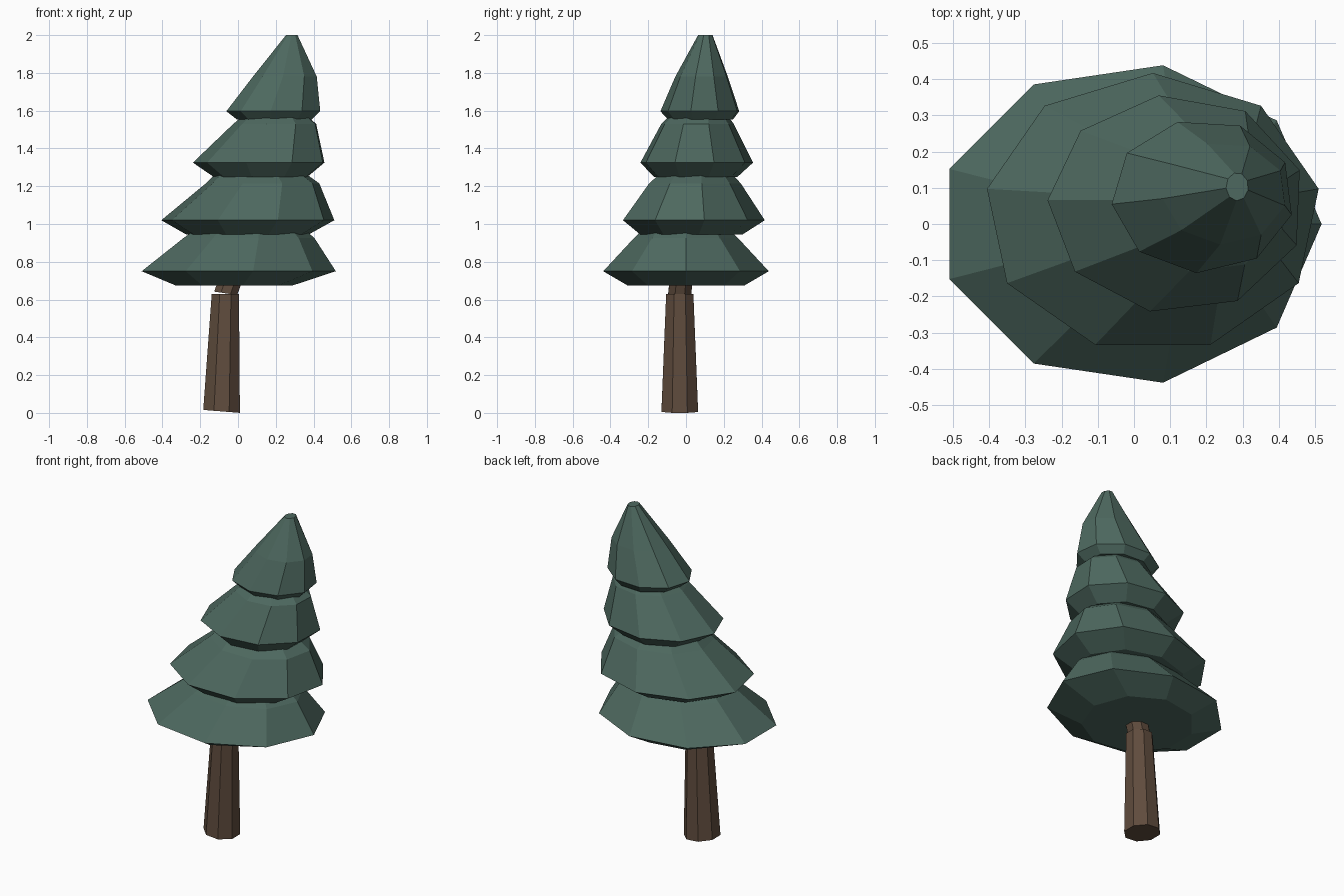
import bpy, bmesh
from math import cos, sin, radians, tau

if "Cube" in bpy.data.objects:
    bpy.data.objects.remove(bpy.data.objects["Cube"], do_unlink=True)


def material(name, rgb):
    mat = bpy.data.materials.new(name)
    mat.use_nodes = True
    mat.diffuse_color = (*rgb, 1)
    mat.node_tree.nodes["Principled BSDF"].inputs["Base Color"].default_value = (*rgb, 1)
    return mat


def loft(name, mat, sides, turn, rings):
    """Stack elliptical rings (x, y, z, radius_x, radius_y, tilt) into a closed solid."""
    bm = bmesh.new()
    loops = []
    for x, y, z, rx, ry, tilt in rings:
        angles = [radians(turn) + tau * i / sides for i in range(sides)]
        loops.append([bm.verts.new((x + rx * cos(a), y + ry * sin(a), z - tilt * rx * cos(a)))
                      for a in angles])
    for low, high in zip(loops, loops[1:]):
        for i in range(sides):
            j = (i + 1) % sides
            bm.faces.new((low[i], low[j], high[j], high[i]))
    bm.faces.new(loops[0][::-1])
    bm.faces.new(loops[-1])
    mesh = bpy.data.meshes.new(name)
    bm.to_mesh(mesh)
    bm.free()
    mesh.materials.append(mat)
    obj = bpy.data.objects.new(name, mesh)
    bpy.context.collection.objects.link(obj)
    return obj


green = material("pine green", (0.075, 0.14, 0.115))
brown = material("bark brown", (0.115, 0.072, 0.047))

# Trunk and the narrower leaning stem that enters the foliage
loft("trunk", brown, 8, 22.5, [
    (-0.087, -0.033, 0.008, 0.105, 0.105, 0.08),
    (-0.067, -0.033, 0.63, 0.078, 0.078, 0)])
loft("upper_stem", brown, 8, 22.5, [
    (-0.065, -0.033, 0.633, 0.066, 0.066, 0.15),
    (-0.02, -0.02, 0.76, 0.066, 0.066, 0.15)])

# Foliage tiers: underside, wide rim, shoulder, top
loft("foliage_bottom", green, 9, 0, [
    (-0.03, 0, 0.675, 0.32, 0.315, 0),
    (-0.012, 0, 0.75, 0.53, 0.445, 0),
    (0.047, 0, 0.925, 0.358, 0.28, 0),
    (0.06, 0, 1.0, 0.26, 0.2, 0)])
loft("foliage_lower_middle", green, 9, 10, [
    (0.05, 0.02, 0.945, 0.33, 0.28, 0),
    (0.052, 0.03, 1.02, 0.465, 0.387, 0),
    (0.13, 0.04, 1.215, 0.305, 0.25, 0),
    (0.115, 0.05, 1.3, 0.2, 0.16, 0)])
loft("foliage_upper_middle", green, 9, 18, [
    (0.125, 0.05, 1.25, 0.255, 0.225, 0),
    (0.118, 0.055, 1.325, 0.357, 0.303, 0),
    (0.2, 0.06, 1.53, 0.225, 0.195, 0),
    (0.2, 0.07, 1.6, 0.14, 0.13, 0)])
loft("foliage_top", green, 9, 26, [
    (0.195, 0.08, 1.552, 0.2, 0.175, 0),
    (0.19, 0.077, 1.597, 0.253, 0.213, 0),
    (0.25, 0.085, 1.78, 0.172, 0.142, 0),
    (0.285, 0.103, 2.0, 0.031, 0.039, 0)])
